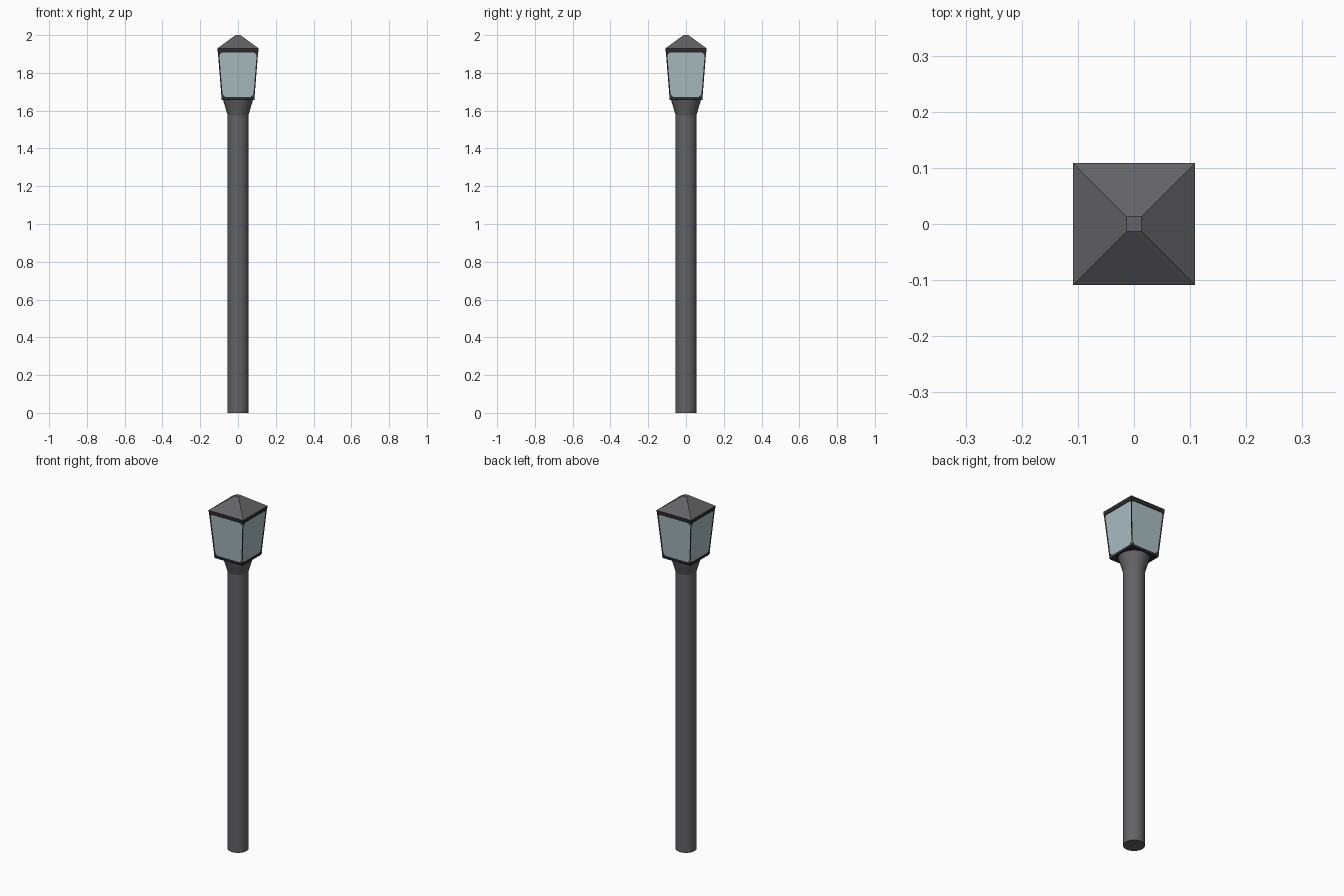
import bpy, bmesh, math
from mathutils import Vector

if "Cube" in bpy.data.objects:
    bpy.data.objects.remove(bpy.data.objects["Cube"])


def material(name, rgb):
    m = bpy.data.materials.new(name)
    m.diffuse_color = (*rgb, 1)
    m.use_nodes = True
    m.node_tree.nodes["Principled BSDF"].inputs["Base Color"].default_value = m.diffuse_color
    return m


METAL = material("grey metal", (0.125, 0.122, 0.128))
DARK = material("dark frame", (0.026, 0.026, 0.031))
GLASS = material("pale glass", (0.40, 0.51, 0.54))


def make(name, bm, *mats):
    bmesh.ops.recalc_face_normals(bm, faces=bm.faces)
    me = bpy.data.meshes.new(name)
    bm.to_mesh(me)
    bm.free()
    for m in mats:
        me.materials.append(m)
    ob = bpy.data.objects.new(name, me)
    bpy.context.collection.objects.link(ob)
    return ob


def loft(bm, profile, sides, turn=0.0):
    """Stack regular rings of (radius, z) and cap both ends."""
    rings = []
    for r, z in profile:
        rings.append([bm.verts.new((r * math.cos(turn + math.tau * i / sides),
                                    r * math.sin(turn + math.tau * i / sides), z))
                      for i in range(sides)])
    for a, b in zip(rings, rings[1:]):
        for i in range(sides):
            j = (i + 1) % sides
            bm.faces.new((a[i], a[j], b[j], b[i]))
    bm.faces.new(rings[0][::-1])
    bm.faces.new(rings[-1])


def square(name, profile, mat):
    """Square tapered part from (half width, z) pairs."""
    bm = bmesh.new()
    loft(bm, [(h * math.sqrt(2), z) for h, z in profile], 4, math.pi / 4)
    return make(name, bm, mat)


# round post with flared neck
bm = bmesh.new()
loft(bm, [(0.055, 0), (0.055, 1.575), (0.08, 1.66)], 32)
post = make("post", bm, METAL)
bpy.context.view_layer.objects.active = post
post.select_set(True)
bpy.ops.object.shade_smooth_by_angle(angle=math.radians(15))

# lantern floor, top rim and roof
square("lantern_floor", [(0.087, 1.657), (0.088, 1.67)], DARK)
square("top_rim", [(0.107, 1.908), (0.109, 1.93)], DARK)
square("roof", [(0.109, 1.93), (0.013, 2.0)], METAL)

# tapered lantern frame with recessed glass panes
bm = bmesh.new()
r2 = math.sqrt(2)
loft(bm, [(0.087 * r2, 1.665), (0.107 * r2, 1.915)], 4, math.pi / 4)
bmesh.ops.recalc_face_normals(bm, faces=bm.faces)
panes = [f for f in bm.faces if abs(f.normal.z) < 0.5]
bmesh.ops.inset_individual(bm, faces=panes, thickness=0.0095, depth=-0.003)
for f in panes:
    f.material_index = 1
# small corner gussets lying over each pane
corners = []
for f in panes:
    pts = [v.co.copy() for v in f.verts]
    n = f.normal.copy()
    for i, p in enumerate(pts):
        a = (pts[i - 1] - p).normalized() * 0.014
        b = (pts[(i + 1) % 4] - p).normalized() * 0.014
        corners.append([p + d + n * 0.002 for d in (Vector(), b, a)])
make("lantern_frame", bm, DARK, GLASS)

bm = bmesh.new()
for tri in corners:
    bm.faces.new([bm.verts.new(p) for p in tri])
bmesh.ops.solidify(bm, geom=bm.faces[:], thickness=0.002)
make("corner_gussets", bm, DARK)
